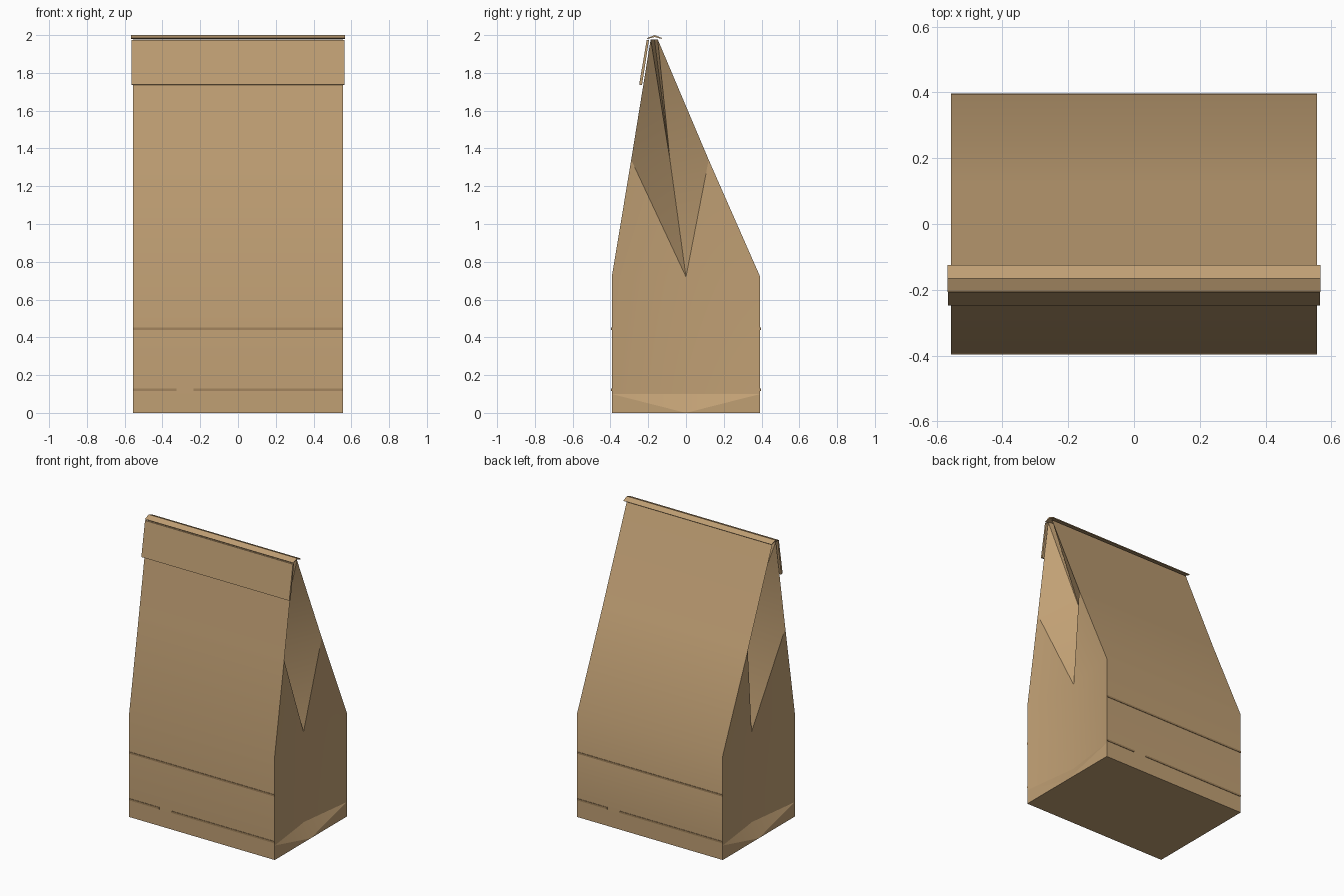
import bpy
import bmesh
import math

cube = bpy.data.objects.get("Cube")
if cube:
    bpy.data.objects.remove(cube, do_unlink=True)


def material(name, rgb):
    mat = bpy.data.materials.new(name)
    mat.use_nodes = True
    mat.diffuse_color = (*rgb, 1)
    mat.node_tree.nodes["Principled BSDF"].inputs["Base Color"].default_value = (*rgb, 1)
    return mat


paper = material("kraft paper", (0.53, 0.35, 0.175))
dark_paper = material("dark kraft paper", (0.36, 0.23, 0.11))


def finish(name, bm, mat):
    bmesh.ops.recalc_face_normals(bm, faces=bm.faces[:])
    mesh = bpy.data.meshes.new(name)
    bm.to_mesh(mesh)
    bm.free()
    mesh.materials.append(mat)
    obj = bpy.data.objects.new(name, mesh)
    bpy.context.collection.objects.link(obj)
    return obj


def extrude_profile(name, points, half_width, mat):
    """Sweep a closed (y, z) profile across x."""
    bm = bmesh.new()
    face = bm.faces.new([bm.verts.new((-half_width, y, z)) for y, z in points])
    moved = bmesh.ops.extrude_face_region(bm, geom=[face])["geom"]
    verts = [v for v in moved if isinstance(v, bmesh.types.BMVert)]
    bmesh.ops.translate(bm, verts=verts, vec=(2 * half_width, 0, 0))
    return finish(name, bm, mat)


# Bag body: rings of front pair, side crease, back pair, side crease
HALF = 0.556
# height, front y, back y, crease y, crease depth
levels = [
    (0.0, -0.393, 0.393, 0.0, 0.0),
    (0.1, -0.393, 0.393, 0.0, 0.05),
    (0.72, -0.393, 0.393, 0.0, 0.055),
    (1.34, -0.29, 0.12, -0.085, 0.185),
    (1.978, -0.187, -0.15, -0.167, 0.15),
]
bm = bmesh.new()
rings = []
for z, front, back, mid, depth in levels:
    outline = [(-HALF, front), (HALF, front), (HALF - depth, mid),
               (HALF, back), (-HALF, back), (depth - HALF, mid)]
    rings.append([bm.verts.new((x, y, z)) for x, y in outline])
for low, high in zip(rings, rings[1:]):
    for a, b in ((0, 1), (3, 4)):
        bm.faces.new((low[a], low[b], high[b], high[a]))
    # Gusset halves are split from the crease up to the panel edge
    for crease, edge in ((2, 1), (2, 3), (5, 4), (5, 0)):
        bm.faces.new((low[crease], low[edge], high[edge]))
        bm.faces.new((low[crease], high[edge], high[crease]))
bm.faces.new(rings[0])
bm.faces.new(rings[-1])
body = finish("bag_body", bm, paper)
bpy.context.view_layer.objects.active = body
body.select_set(True)
bpy.ops.object.shade_smooth_by_angle(angle=math.radians(25))

# Folded flap hanging over the front
extrude_profile("front_flap", [(-0.208, 1.975), (-0.196, 1.975),
                               (-0.233, 1.735), (-0.248, 1.738)], 0.565, paper)

# Creased strip along the top
extrude_profile("top_fold", [(-0.207, 1.984), (-0.165, 2.0), (-0.125, 1.984),
                             (-0.13, 1.98), (-0.165, 1.99), (-0.202, 1.98)], 0.567, paper)

# Thin printed bands, turned half way round for the back
for side, turn in (("front", 1), ("back", -1)):
    spans = [("upper_band", 0.445, -HALF, HALF),
             ("lower_band_short", 0.122, -HALF, -0.325),
             ("lower_band_long", 0.122, -0.235, HALF)]
    for name, z, start, end in spans:
        bm = bmesh.new()
        bmesh.ops.create_cube(bm, size=1)
        bmesh.ops.scale(bm, verts=bm.verts[:], vec=(end - start, 0.006, 0.013))
        bmesh.ops.translate(bm, verts=bm.verts[:],
                            vec=(turn * (start + end) / 2, -turn * 0.393, z))
        finish(side + "_" + name, bm, dark_paper)
